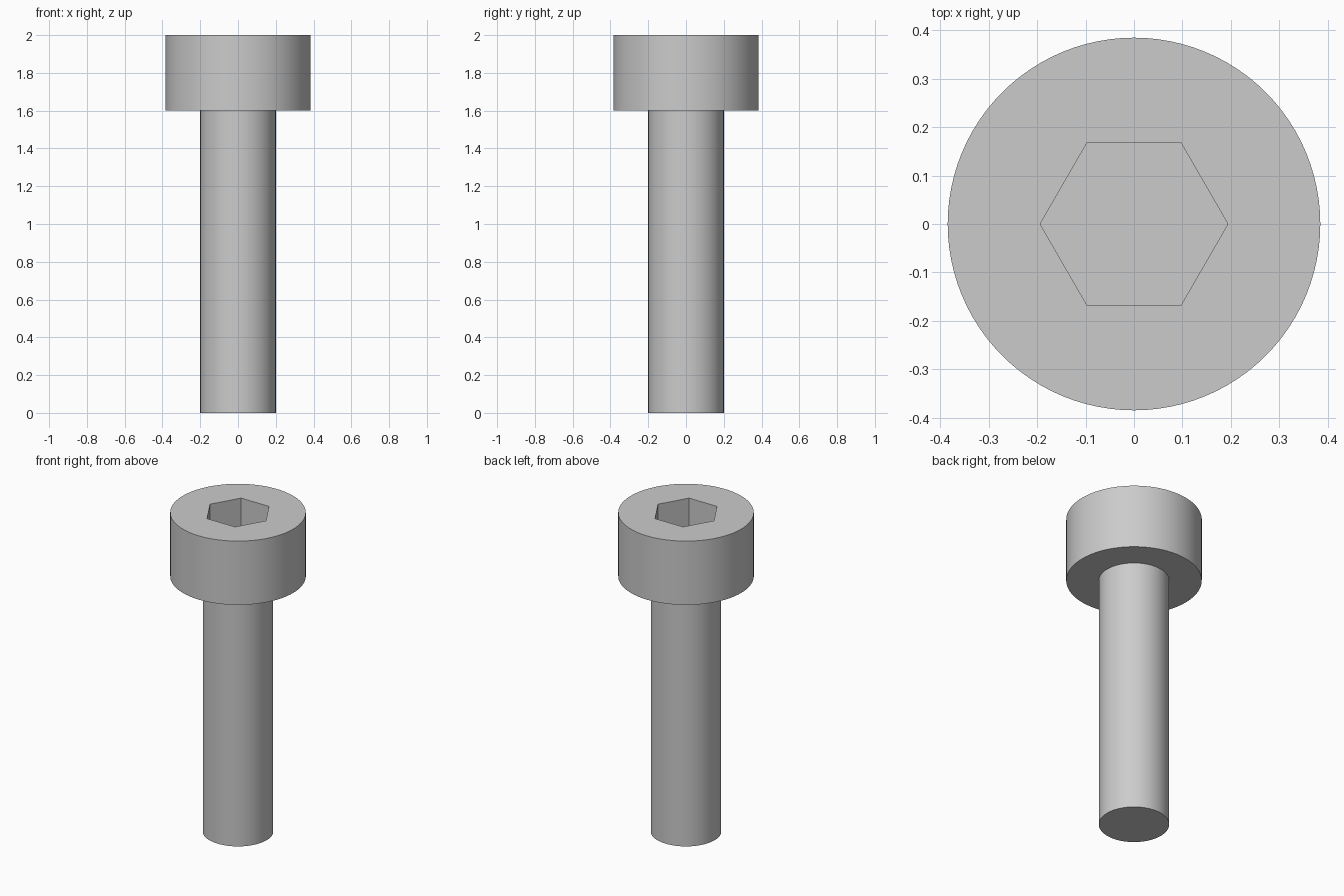
import bpy
import bmesh
from math import cos, sin, tau, radians

cube = bpy.data.objects.get("Cube")
if cube:
    bpy.data.objects.remove(cube, do_unlink=True)

SEGMENTS = 96
SHANK_R, HEAD_R, SOCKET_R = 0.2, 0.385, 0.194
HEAD_Z, TOP_Z, SOCKET_Z = 1.6, 2.0, 1.8

steel = bpy.data.materials.new("grey steel")
steel.use_nodes = True
grey = (0.6, 0.6, 0.6, 1.0)
steel.diffuse_color = grey
steel.node_tree.nodes["Principled BSDF"].inputs["Base Color"].default_value = grey

bm = bmesh.new()


def ring(radius, z, sides=SEGMENTS):
    return [bm.verts.new((radius * cos(tau * i / sides), radius * sin(tau * i / sides), z))
            for i in range(sides)]


def skin(lower, upper):
    n = len(lower)
    for i in range(n):
        j = (i + 1) % n
        bm.faces.new((lower[i], lower[j], upper[j], upper[i]))


def loop_edges(loop):
    return [bm.edges.get((loop[i - 1], loop[i])) for i in range(len(loop))]


# Shank, head underside and head wall
outer = [ring(SHANK_R, 0), ring(SHANK_R, HEAD_Z), ring(HEAD_R, HEAD_Z), ring(HEAD_R, TOP_Z)]
for a, b in zip(outer, outer[1:]):
    skin(a, b)
bm.faces.new(outer[0][::-1])

# Hexagonal socket walls and floor
floor, rim = ring(SOCKET_R, SOCKET_Z, 6), ring(SOCKET_R, TOP_Z, 6)
skin(floor, rim)
bm.faces.new(floor)

# Flat top of the head around the socket
bmesh.ops.triangle_fill(bm, edges=loop_edges(outer[-1]) + loop_edges(rim), use_beauty=True)
bmesh.ops.recalc_face_normals(bm, faces=bm.faces[:])

mesh = bpy.data.meshes.new("socket_head_screw")
bm.to_mesh(mesh)
bm.free()
mesh.materials.append(steel)
screw = bpy.data.objects.new("socket_head_screw", mesh)
bpy.context.collection.objects.link(screw)

# Round walls smooth, rims crisp
bpy.ops.object.select_all(action="DESELECT")
screw.select_set(True)
bpy.context.view_layer.objects.active = screw
bpy.ops.object.shade_smooth_by_angle(angle=radians(30))
